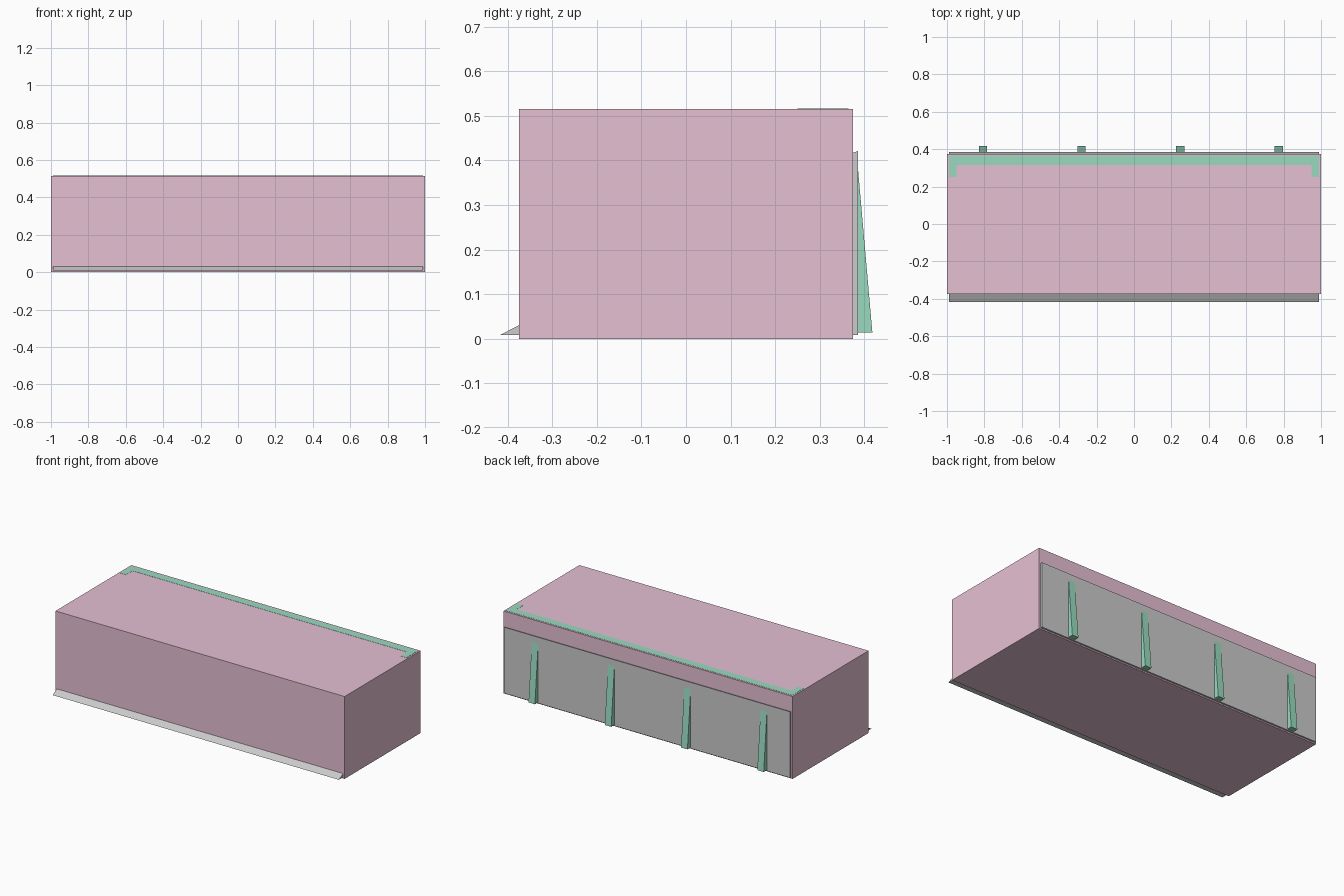
import bpy, bmesh

if "Cube" in bpy.data.objects:
    bpy.data.objects.remove(bpy.data.objects["Cube"])


def material(name, rgb):
    m = bpy.data.materials.new(name)
    m.diffuse_color = (*rgb, 1)
    m.use_nodes = True
    m.node_tree.nodes["Principled BSDF"].inputs["Base Color"].default_value = m.diffuse_color
    return m


pink = material("pink", (0.79, 0.53, 0.65))
green = material("green", (0.32, 0.70, 0.53))


def prism(name, outline, axis, start, end, mat=None):
    """Extrude a flat outline along x (outline in y,z) or z (outline in x,y)."""
    bm = bmesh.new()
    if axis == "x":
        pts = [(start, a, b) for a, b in outline]
        step = (end - start, 0, 0)
    else:
        pts = [(a, b, start) for a, b in outline]
        step = (0, 0, end - start)
    face = bm.faces.new([bm.verts.new(p) for p in pts])
    ext = bmesh.ops.extrude_face_region(bm, geom=[face], use_keep_orig=True)
    moved = [g for g in ext["geom"] if isinstance(g, bmesh.types.BMVert)]
    bmesh.ops.translate(bm, verts=moved, vec=step)
    bmesh.ops.recalc_face_normals(bm, faces=bm.faces)
    mesh = bpy.data.meshes.new(name)
    bm.to_mesh(mesh)
    bm.free()
    ob = bpy.data.objects.new(name, mesh)
    bpy.context.collection.objects.link(ob)
    if mat:
        mesh.materials.append(mat)
    return ob


# Main body
prism("body", [(-0.375, 0), (0.375, 0), (0.375, 0.515), (-0.375, 0.515)],
      "x", -1, 1, pink)

# U-shaped strip inlaid along the rear of the top
prism("top_strip", [(-0.99, 0.25), (-0.95, 0.25), (-0.95, 0.315), (0.95, 0.315),
                    (0.95, 0.25), (0.99, 0.25), (0.99, 0.365), (-0.99, 0.365)],
      "z", 0.48, 0.516, green)

# Sloped lip at the foot of the front
prism("front_lip", [(-0.418, 0.008), (-0.374, 0.008), (-0.374, 0.031)],
      "x", -0.99, 0.99)

# Rear panel with a slightly slanted top edge
prism("back_panel", [(0.374, 0.008), (0.386, 0.008), (0.386, 0.421), (0.374, 0.417)],
      "x", -0.99, 0.99)

# Four tapering ribs on the rear panel
for i in range(4):
    x = -0.808 + i * 0.5275
    prism(f"back_rib_{i + 1}", [(0.385, 0.014), (0.418, 0.014), (0.385, 0.39)],
          "x", x - 0.022, x + 0.022, green)
